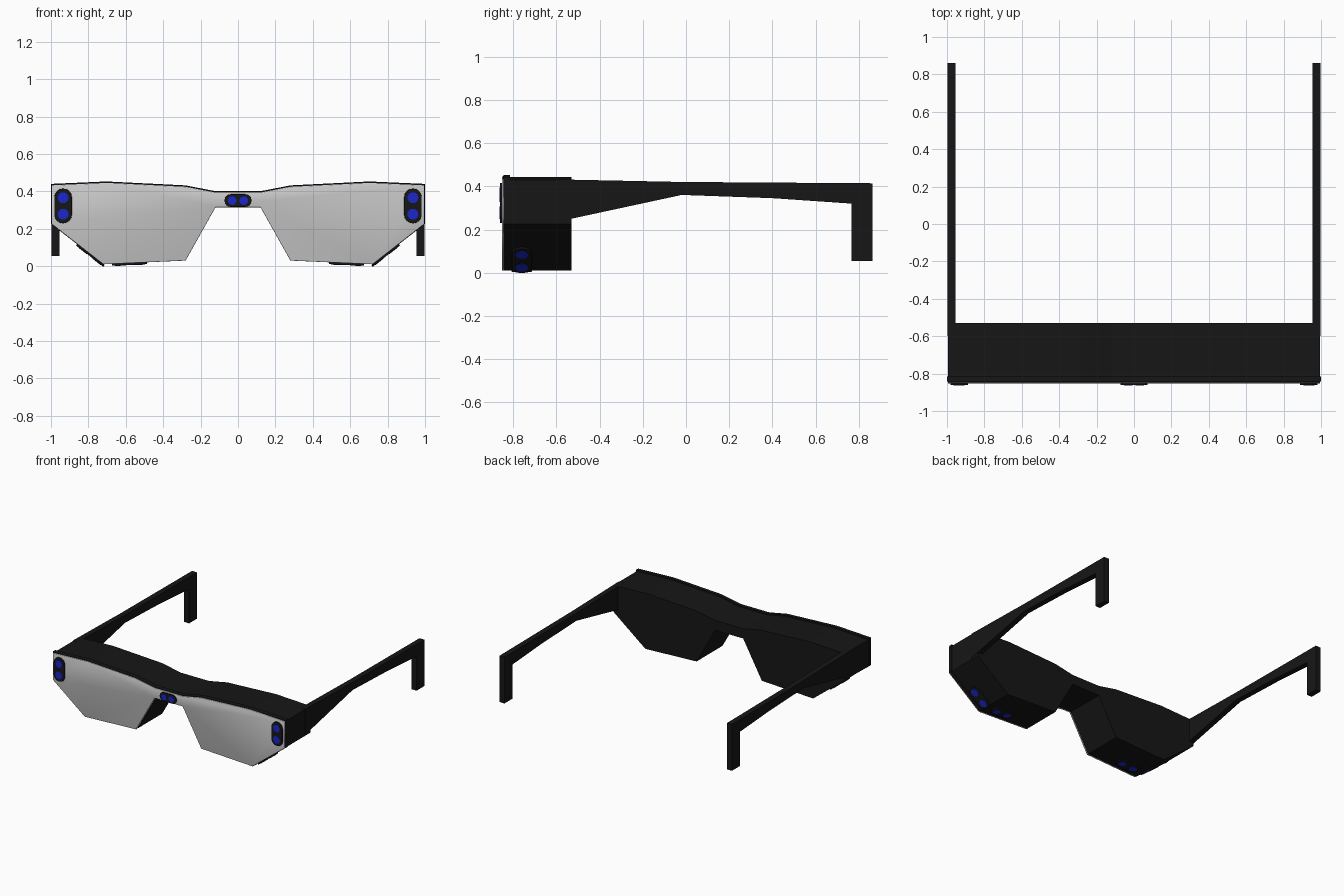
import bpy, bmesh, math
from mathutils import Matrix, Vector

if "Cube" in bpy.data.objects:
    bpy.data.objects.remove(bpy.data.objects["Cube"])


def material(name, color):
    m = bpy.data.materials.new(name)
    m.diffuse_color = color
    m.use_nodes = True
    m.node_tree.nodes["Principled BSDF"].inputs["Base Color"].default_value = m.diffuse_color
    return m


BLACK = material("black", (0.008, 0.008, 0.008, 1))
BLUE = material("blue", (0.01, 0.02, 0.6, 1))


def prism(name, outline, depth, matrix, mat=None, bevel=0):
    """Extrude a flat outline (local xy) along local +z, then place it."""
    bm = bmesh.new()
    face = bm.faces.new([bm.verts.new((u, v, 0)) for u, v in outline])
    ext = bmesh.ops.extrude_face_region(bm, geom=[face])["geom"]
    top = [v for v in ext if isinstance(v, bmesh.types.BMVert)]
    bmesh.ops.translate(bm, verts=top, vec=(0, 0, depth))
    if bevel:
        rim = [e for e in bm.edges if all(v in top for v in e.verts)]
        bmesh.ops.bevel(bm, geom=rim, offset=bevel, segments=2, profile=0.5, affect='EDGES')
    bmesh.ops.transform(bm, matrix=matrix, verts=bm.verts)
    bmesh.ops.recalc_face_normals(bm, faces=bm.faces)
    me = bpy.data.meshes.new(name)
    bm.to_mesh(me)
    bm.free()
    ob = bpy.data.objects.new(name, me)
    bpy.context.collection.objects.link(ob)
    if mat:
        me.materials.append(mat)
    return ob


def frame(origin, u, n):
    """Placement matrix with local x along u and local z along n."""
    u, n = Vector(u).normalized(), Vector(n).normalized()
    m = Matrix((u, n.cross(u), n)).transposed().to_4x4()
    m.translation = origin
    return m


def capsule(half_len, r, n=8):
    pts = []
    for side in (0, 1):
        cx = (half_len - r) * (1 - 2 * side)
        for i in range(n + 1):
            a = -math.pi / 2 + math.pi * (i / n + side)
            pts.append((cx + r * math.cos(a), r * math.sin(a)))
    return pts


def circle(cx, r, n=24):
    return [(cx + r * math.cos(2 * math.pi * i / n), r * math.sin(2 * math.pi * i / n))
            for i in range(n)]


def sensor(name, origin, u, n, half_len, r, spacing, dot):
    """Black capsule pad carrying two blue dots."""
    m = frame(origin, u, n)
    prism(name + "_pad", capsule(half_len, r), 0.010, m, BLACK, 0.003)
    for i, s in enumerate((-1, 1)):
        prism(f"{name}_dot_{i}", circle(s * spacing, dot), 0.012, m, BLUE)


# Front outline of both lenses and the bridge
half = [(0.12, 0.315), (0.28, 0.03), (0.72, 0.01), (0.995, 0.225),
        (0.995, 0.436), (0.70, 0.449), (0.28, 0.428), (0.12, 0.397)]
outline = half + [(-x, z) for x, z in reversed(half)]


def front(y):
    return frame((0, y, 0), (1, 0, 0), (0, -1, 0))


# Deep black body, rounded front rim, light lens cover
prism("visor_body", [(x, z - 0.006 if z > 0.39 else z) for x, z in outline],
      0.29, front(-0.53), BLACK)
rim = [(x * 1.004, z + 0.004 if z > 0.39 else z) for x, z in outline]
prism("visor_rim", rim, 0.032, front(-0.815), BLACK, 0.008)
prism("lens_cover", [(x, z - 0.003 if z > 0.39 else z) for x, z in outline],
      0.012, front(-0.840), None, 0.003)

# Temple arms with hooked ends
arm = [(-0.60, 0.432), (-0.02, 0.42), (0.862, 0.414), (0.862, 0.055), (0.765, 0.055),
       (0.765, 0.32), (0.40, 0.345), (-0.02, 0.36), (-0.53, 0.25), (-0.60, 0.235)]
for side, s in (("right", 1), ("left", -1)):
    x0 = 0.955 if s > 0 else -0.998
    prism(side + "_temple_arm", arm, 0.043, frame((x0, 0, 0), (0, 1, 0), (1, 0, 0)), BLACK)

    # Sensors: front corner, slanted lower edge, underside
    sensor(side + "_front_sensor", (s * 0.935, -0.851, 0.322), (0, 0, 1), (0, -1, 0),
           0.093, 0.047, 0.044, 0.029)
    slope = Vector((s * 0.275, 0, 0.215))
    sensor(side + "_slant_sensor", (s * 0.787, -0.76, 0.062), slope, (s * 0.215, 0, -0.275),
           0.093, 0.047, 0.048, 0.029)
    sensor(side + "_bottom_sensor", (s * 0.58, -0.76, 0.0165), (s * 0.44, 0, -0.02),
           (-s * 0.02, 0, -0.44), 0.093, 0.047, 0.048, 0.029)

# Bridge sensor
sensor("bridge_sensor", (0, -0.851, 0.351), (1, 0, 0), (0, -1, 0), 0.072, 0.034, 0.031, 0.023)

# Smooth shading on the lens cover only
lens = bpy.data.objects["lens_cover"]
lens.data.polygons.foreach_set("use_smooth", [True] * len(lens.data.polygons))
